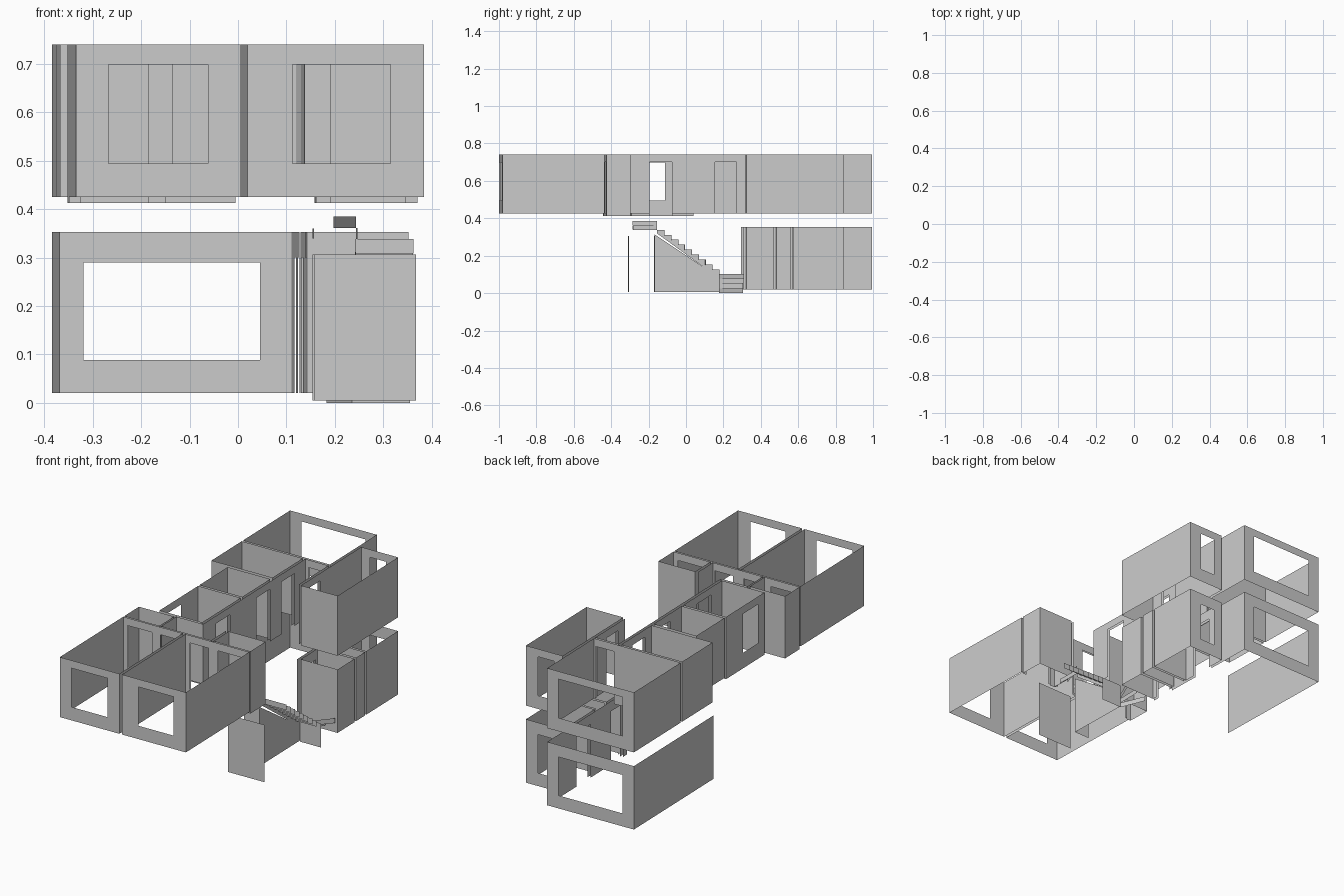
import bpy, math

if "Cube" in bpy.data.objects:
    bpy.data.objects.remove(bpy.data.objects["Cube"])

TILT = 0.025                       # whole plan is turned slightly
UP, TOP = 0.425, 0.74              # upper storey
LOW, GTOP = 0.02, 0.353            # ground storey
WIN = (0.495, 0.699)
DOOR = (0.0, 0.7)
GWIN = (0.088, 0.29)
GDOOR = (0.0, 0.3)


def mesh_object(name, polys):
    verts, faces = [], []
    for p in polys:
        faces.append(range(len(verts), len(verts) + len(p)))
        verts += p
    me = bpy.data.meshes.new(name)
    me.from_pydata(verts, [], [list(f) for f in faces])
    ob = bpy.data.objects.new(name, me)
    ob.rotation_euler.z = TILT
    bpy.context.collection.objects.link(ob)
    return ob


def wall(axis, fixed, a, b, z0, z1, holes=()):
    """Thin wall along axis 'u' or 'v', split around (start, end, (low, high)) holes."""
    cuts = sorted({a, b} | {c for h in holes for c in h[:2] if a < c < b})
    quads = []

    def quad(s, e, lo, hi):
        if hi - lo > 1e-5:
            pts = [(s, lo), (e, lo), (e, hi), (s, hi)]
            quads.append([(t, fixed, z) if axis == 'u' else (fixed, t, z) for t, z in pts])

    for s, e in zip(cuts, cuts[1:]):
        hole = next((h[2] for h in holes if h[0] < (s + e) / 2 < h[1]), None)
        if hole:
            quad(s, e, z0, hole[0])
            quad(s, e, hole[1], z1)
        else:
            quad(s, e, z0, z1)
    return quads


def room(name, u, v, z, front=(), back=(), left=(), right=()):
    """Four wall skins without floor or ceiling; None leaves a side open."""
    polys = []
    for axis, fixed, span, holes in (('u', v[0], u, front), ('u', v[1], u, back),
                                     ('v', u[0], v, left), ('v', u[1], v, right)):
        if holes is not None:
            polys += wall(axis, fixed, *span, *z, holes)
    return mesh_object(name, polys)


upper, sunk, ground = (UP, TOP), (0.413, TOP), (LOW, GTOP)

# Front bedrooms with windows, wardrobe openings and doors
room("front_left_bedroom", (-0.36, -0.02), (-0.991, -0.445), upper,
     front=[(-0.292, -0.087, WIN)],
     back=[(-0.335, -0.197, DOOR), (-0.147, -0.04, DOOR)])
room("front_right_bedroom", (-0.005, 0.36), (-0.991, -0.445), upper,
     front=[(0.088, 0.29, WIN)],
     back=[(0.02, 0.126, DOOR), (0.18, 0.335, DOOR)])

# Wardrobes behind the bedrooms
room("left_wardrobe", (-0.36, -0.16), (-0.435, -0.31), sunk,
     front=[(-0.335, -0.197, DOOR)])
room("right_wardrobe", (0.15, 0.36), (-0.435, -0.305), sunk,
     front=[(0.18, 0.335, DOOR)])

# Bathroom and middle room on the left of the hall
bath_door, mid_door = (-0.195, -0.075, DOOR), (0.155, 0.27, DOOR)
room("bathroom", (-0.255, -0.012), (-0.29, 0.04), sunk,
     left=[(-0.235, -0.105, WIN)], right=[bath_door])
room("middle_room", (-0.255, -0.012), (0.055, 0.295), upper, right=[mid_door])

# Hall skins
mesh_object("upper_hall",
            wall('v', 0.003, -0.305, 0.575, *upper, [bath_door, mid_door, (0.37, 0.48, DOOR)])
            + wall('u', -0.305, -0.15, 0.003, *upper)
            + wall('v', -0.15, -0.435, -0.305, *upper)
            + wall('u', -0.435, -0.15, 0.135, *upper,
                   [(-0.147, -0.04, DOOR), (0.02, 0.126, DOOR)])
            + wall('v', 0.135, -0.435, -0.305, *upper)
            + wall('u', 0.575, 0.003, 0.135, *upper, [(0.02, 0.126, DOOR)])
            + wall('v', 0.135, 0.32, 0.575, *upper, [(0.38, 0.48, DOOR)]))

# Back rooms on the upper storey
room("back_left_small_room", (-0.36, -0.012), (0.315, 0.575), upper,
     right=[(0.37, 0.48, DOOR)])
room("back_left_bedroom", (-0.36, 0.135), (0.588, 0.991), upper,
     front=[(0.02, 0.126, DOOR)], back=[(-0.295, 0.07, WIN)])
room("back_right_bedroom", (0.15, 0.36), (0.315, 0.835), upper,
     back=[(0.2, 0.29, WIN)], left=[(0.38, 0.48, DOOR)])

# Ground storey: open living room and side rooms
room("living_room", (-0.36, 0.135), (0.304, 0.991), ground, front=None,
     back=[(-0.295, 0.07, GWIN)],
     right=[(0.34, 0.44, GDOOR), (0.62, 0.74, GDOOR)])
room("ground_store", (0.15, 0.36), (0.315, 0.46), ground, left=[(0.34, 0.44, GDOOR)])
room("ground_closet", (0.15, 0.36), (0.475, 0.55), ground, left=None)
room("ground_back_room", (0.15, 0.36), (0.563, 0.835), ground,
     back=[(0.2, 0.29, GWIN)], left=[(0.62, 0.74, GDOOR)])

# Stairwell end wall and wall below the stair
mesh_object("stairwell_end_wall", wall('u', -0.313, 0.15, 0.36, 0.005, 0.306))
mesh_object("under_stair_wall",
            [[(0.24, -0.175, 0.005), (0.24, 0.17, 0.005), (0.24, 0.17, 0.085), (0.24, -0.175, 0.315)]]
            + wall('u', -0.175, 0.15, 0.24, 0.005, 0.306))

# Straight flight: open risers and a stepped string on the inner side
N, V0, V1, Z0, RISE = 9, 0.17, -0.16, 0.1, 0.0265
run = (V0 - V1) / N
risers, strings = [], []
for i in range(N):
    v, z = V0 - i * run, Z0 + i * RISE
    risers += wall('u', v, 0.24, 0.36, z - 0.003, z + RISE)
    strings.append([(0.24, v, z - 0.02), (0.24, v, z + RISE),
                    (0.24, v - run, z + RISE), (0.24, v - run, z + RISE - 0.02)])
mesh_object("stair_risers", risers)
mesh_object("stair_string", strings)

# Winding steps at the bottom and top: risers fan out from the inner post
def fan(name, v_in, v_out, z0, rise, ends):
    polys = []
    for i, u in enumerate(ends):
        lo, hi = z0 + i * rise, z0 + (i + 1) * rise
        polys.append([(0.24, v_in, lo), (u, v_out, lo), (u, v_out, hi), (0.24, v_in, hi)])
    return mesh_object(name, polys)


fan("bottom_winders", 0.17, 0.3, 0.0, 0.0255, [0.19, 0.245, 0.3, 0.355])
fan("top_winders", -0.16, -0.29, 0.338, 0.0235, [0.24, 0.19])
mesh_object("bottom_step_side", wall('u', 0.17, 0.24, 0.36, 0.0, 0.1))
mesh_object("top_landing_edge", wall('v', 0.15, -0.29, -0.16, 0.34, 0.36))
